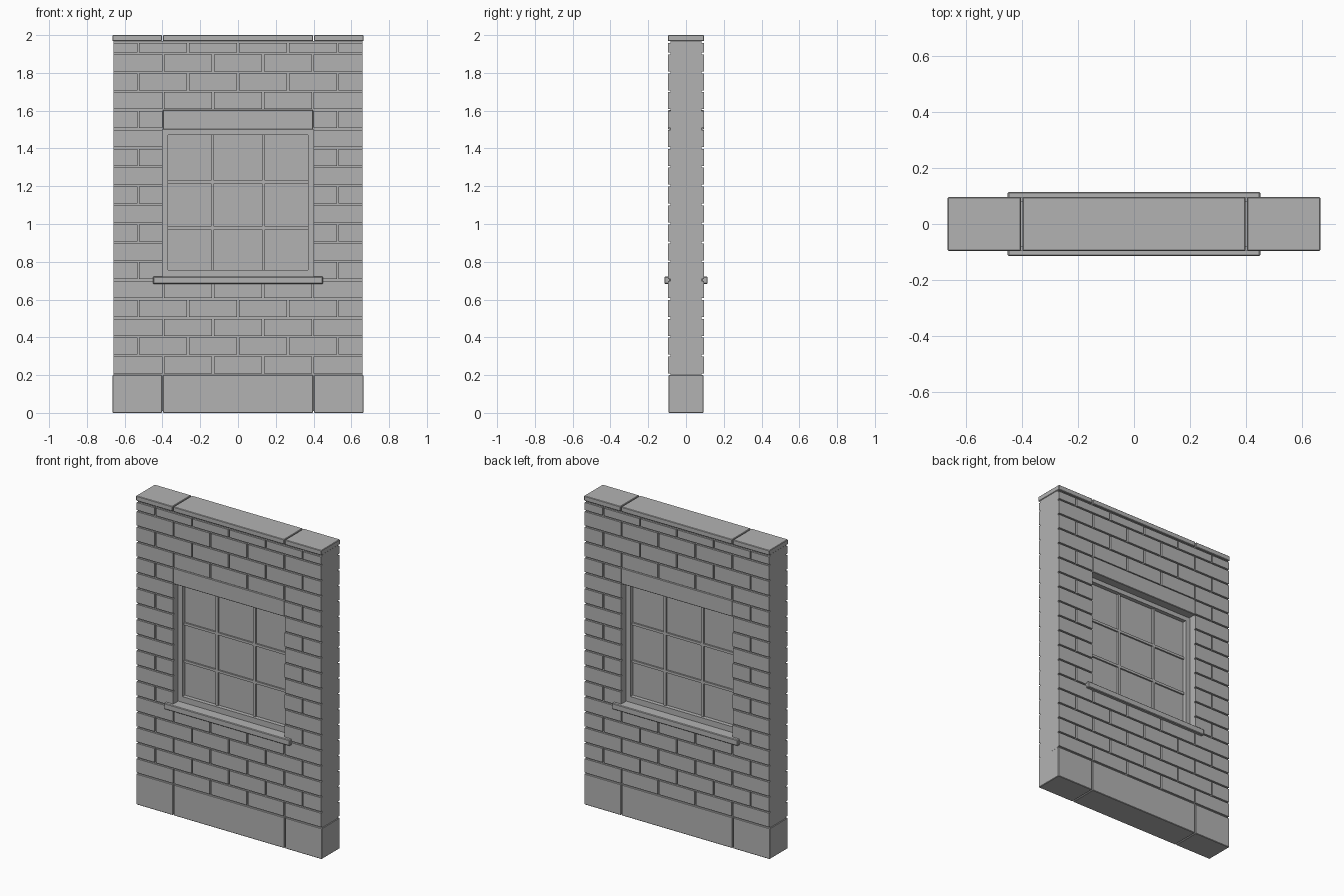
import bpy
import bmesh
from mathutils import Vector

cube = bpy.data.objects.get("Cube")
if cube:
    bpy.data.objects.remove(cube, do_unlink=True)

# One stone grey for the whole model
GREY = (0.45, 0.45, 0.45, 1.0)
stone = bpy.data.materials.new("stone_grey")
stone.use_nodes = True
stone.diffuse_color = GREY
stone.node_tree.nodes["Principled BSDF"].inputs["Base Color"].default_value = GREY


def boxes(name, spans, bevel=0.0, mirror_y=False):
    """Build one object from boxes given as ((x0, x1), (y0, y1), (z0, z1))."""
    bm = bmesh.new()
    for span in spans:
        low = Vector([s[0] for s in span])
        high = Vector([s[1] for s in span])
        size, mid = high - low, (low + high) / 2
        for v in bmesh.ops.create_cube(bm, size=1.0)["verts"]:
            v.co = mid + v.co * size
    mesh = bpy.data.meshes.new(name)
    bm.to_mesh(mesh)
    bm.free()
    mesh.materials.append(stone)
    obj = bpy.data.objects.new(name, mesh)
    bpy.context.collection.objects.link(obj)
    if bevel:
        mod = obj.modifiers.new("soft_edges", "BEVEL")
        mod.width = bevel
        mod.segments = 1
    if mirror_y:
        mod = obj.modifiers.new("both_faces", "MIRROR")
        mod.use_axis = (False, True, False)
        mod.use_mirror_merge = False
    return obj


def sym(a):
    return (-a, a)


HALF = 0.66        # half width of the wall
OPEN = 0.4         # half width of the window opening
SILL, HEAD = 0.70, 1.5
CORE_Y, BRICK_Y = 0.082, 0.094
GAP = 0.005        # half a mortar joint
COURSE = 0.1
BRICK = HALF * 2 / 5

# Mortar core around the opening
boxes("wall_core", [
    (sym(HALF), sym(CORE_Y), (0.19, SILL)),
    (sym(HALF), sym(CORE_Y), (HEAD + 0.01, 1.97)),
    ((-HALF, -OPEN), sym(CORE_Y), (SILL, HEAD + 0.01)),
    ((OPEN, HALF), sym(CORE_Y), (SILL, HEAD + 0.01)),
    (sym(HALF - 0.01), sym(CORE_Y), (0.01, 0.19)),
])

# Brick courses in running bond, cut at the opening
bricks = []
for row in range(18):
    z0 = 0.2 + row * COURSE
    z_span = (z0 + 0.008, min(z0 + COURSE - 0.002, 1.957))
    beside_window = SILL - 0.01 < z0 < HEAD + 0.05
    start = -HALF - (BRICK / 2 if row % 2 else 0)
    for i in range(6):
        x0, x1 = start + i * BRICK, start + (i + 1) * BRICK
        left = -HALF if x0 <= -HALF + GAP else x0 + GAP
        right = HALF if x1 >= HALF - GAP else x1 - GAP
        if beside_window:
            if (x0 + x1) / 2 < 0:
                right = min(right, -OPEN)
            else:
                left = max(left, OPEN)
        if right - left > 0.02:
            bricks.append(((left, right), (-BRICK_Y, -CORE_Y + 0.002), z_span))
boxes("bricks", bricks, mirror_y=True)

# Plinth and coping, each of three blocks
thirds = [(-0.664, -OPEN - 0.003), (-OPEN + 0.003, OPEN - 0.003), (OPEN + 0.003, 0.664)]
boxes("plinth_blocks", [(t, sym(0.092), (0, 0.2)) for t in thirds], 0.003)
boxes("coping_blocks", [(t, sym(0.096), (1.968, 2.0)) for t in thirds], 0.003)

# Lintel and sill
boxes("lintel", [(sym(0.398), sym(0.095), (HEAD, 1.604))], 0.003)
boxes("sill_bed", [(sym(OPEN), sym(0.09), (0.69, 0.72))])
boxes("sill", [(sym(0.45), (-0.114, -0.083), (0.683, 0.722))], 0.004, mirror_y=True)

# Window frame, glazing bars and pane
FRAME_Y, IN_X, IN_LOW, IN_HIGH = 0.04, 0.37, 0.757, 1.472
boxes("window_frame", [
    ((-OPEN, -IN_X), sym(FRAME_Y), (0.72, HEAD)),
    ((IN_X, OPEN), sym(FRAME_Y), (0.72, HEAD)),
    (sym(IN_X), sym(FRAME_Y), (0.72, IN_LOW)),
    (sym(IN_X), sym(FRAME_Y), (IN_HIGH, HEAD)),
])
BAR = 0.008
bars = [((x - BAR, x + BAR), sym(0.025), (IN_LOW, IN_HIGH)) for x in (-0.134, 0.134)]
bars += [(sym(IN_X), sym(0.024), (z - BAR, z + BAR)) for z in (0.979, 1.222)]
boxes("glazing_bars", bars)
boxes("window_pane", [(sym(IN_X), sym(0.014), (IN_LOW, IN_HIGH))])
